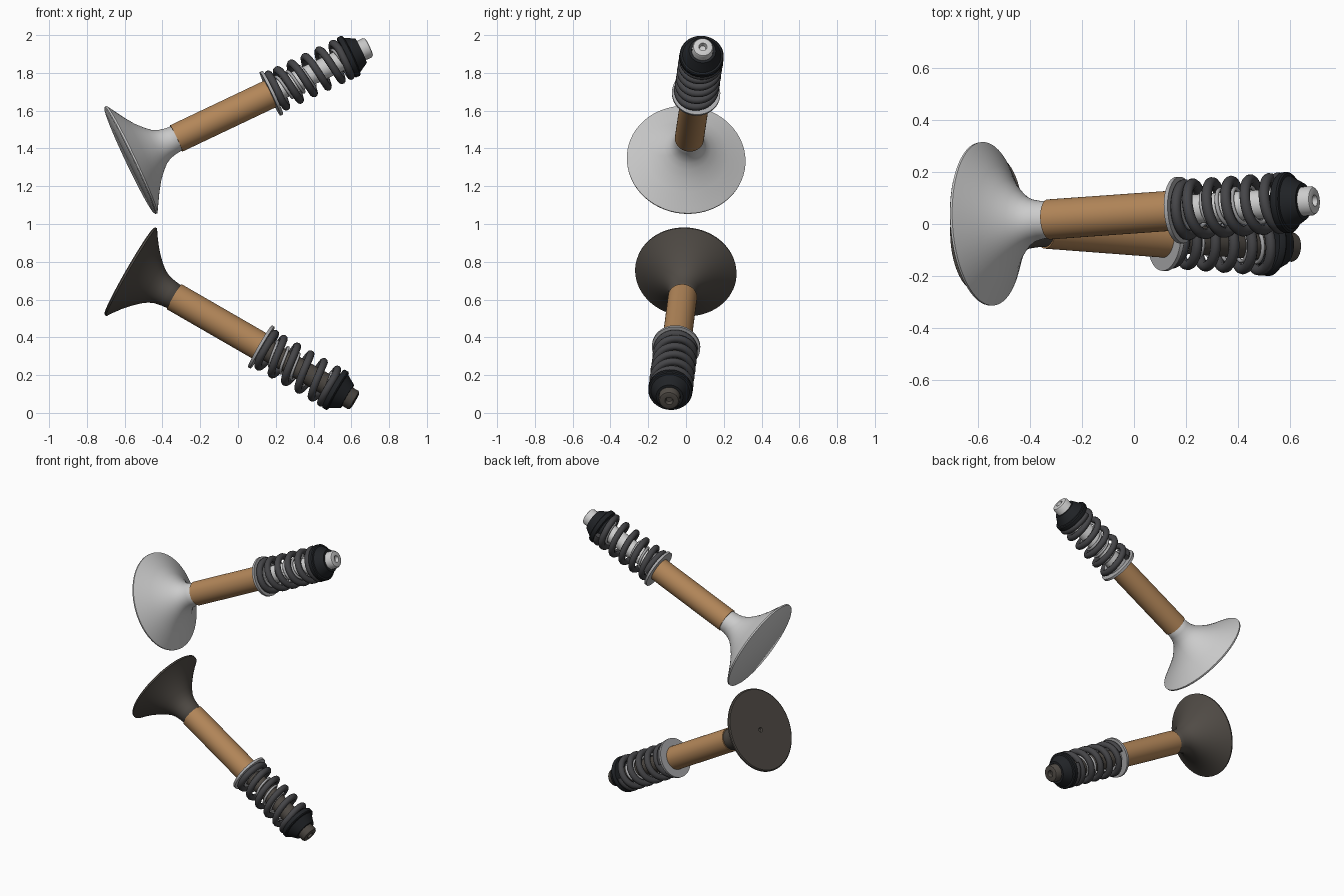
import bpy, bmesh, math
from mathutils import Vector, Matrix

if "Cube" in bpy.data.objects:
    bpy.data.objects.remove(bpy.data.objects["Cube"])


def material(name, rgb):
    m = bpy.data.materials.new(name)
    m.diffuse_color = (*rgb, 1)
    m.use_nodes = True
    m.node_tree.nodes["Principled BSDF"].inputs["Base Color"].default_value = m.diffuse_color
    return m


BRONZE = material("bronze", (0.45, 0.24, 0.10))
STEEL = material("bright_steel", (0.80, 0.80, 0.80))
SOOT = material("sooty_steel", (0.08, 0.07, 0.06))
WIRE = material("spring_wire", (0.06, 0.06, 0.065))
BLACK = material("black_retainer", (0.015, 0.017, 0.02))
GREY = material("seat_grey", (0.40, 0.40, 0.41))


def lathe(name, profile, frame, mat, closed=False, segs=64):
    """Spin (height, radius) points around the valve axis."""
    bm = bmesh.new()
    verts = [bm.verts.new((r, 0, t)) for t, r in profile]
    edges = [bm.edges.new(p) for p in zip(verts, verts[1:])]
    if closed:
        edges.append(bm.edges.new((verts[-1], verts[0])))
    bmesh.ops.spin(bm, geom=verts + edges, cent=(0, 0, 0), axis=(0, 0, 1),
                   angle=2 * math.pi, steps=segs)
    bmesh.ops.remove_doubles(bm, verts=bm.verts, dist=1e-5)
    bmesh.ops.recalc_face_normals(bm, faces=bm.faces)
    me = bpy.data.meshes.new(name)
    bm.to_mesh(me)
    bm.free()
    ob = bpy.data.objects.new(name, me)
    bpy.context.collection.objects.link(ob)
    ob.matrix_world = frame
    me.materials.append(mat)
    bpy.ops.object.select_all(action='DESELECT')
    ob.select_set(True)
    bpy.context.view_layer.objects.active = ob
    bpy.ops.object.shade_smooth_by_angle(angle=math.radians(35))
    return ob


def coil(name, t0, t1, radius, wire, turns, frame, mat):
    """Compression spring with one closed, flat turn at each end."""
    cu = bpy.data.curves.new(name, 'CURVE')
    cu.dimensions = '3D'
    cu.bevel_depth, cu.bevel_resolution, cu.use_fill_caps = wire, 3, True
    n = int(turns * 36)
    sp = cu.splines.new('POLY')
    sp.points.add(n)
    lo, hi = t0 + wire, t1 - wire
    for i in range(n + 1):
        k = i / 36
        f = min(max((k - 0.6) / (turns - 1.2), 0), 1)
        a = 2 * math.pi * k
        sp.points[i].co = (radius * math.cos(a), radius * math.sin(a), lo + (hi - lo) * f, 1)
    ob = bpy.data.objects.new(name, cu)
    bpy.context.collection.objects.link(ob)
    ob.matrix_world = frame
    cu.materials.append(mat)


def valve(side, face, tip, head, seat, cone, mat, dimple):
    axis = Vector(tip) - Vector(face)
    length = axis.length
    frame = Matrix.Translation(face) @ axis.to_track_quat('Z', 'Y').to_matrix().to_4x4()

    # one-piece valve: face, tulip head, stem, tip with centre hole
    centre = [(0.012, 0), (0.01, 0.010), (0, 0.016)] if dimple else [(0, 0)]
    lathe(side + "_valve", centre + head + [
        (seat, 0.056), (length - 0.012, 0.056), (length - 0.003, 0.050), (length, 0.042),
        (length, 0.022), (length - 0.022, 0.016), (length - 0.025, 0)], frame, mat)

    # bronze guide sleeve
    lathe(side + "_guide", [(0.275, 0.060), (0.275, 0.077), (seat + 0.01, 0.077),
                            (seat + 0.01, 0.060)], frame, BRONZE, True)

    # spring seat: flanged washer with raised locating collar
    lathe(side + "_spring_seat", [(seat, 0.060), (seat, 0.128), (seat + 0.016, 0.128),
                                  (seat + 0.016, 0.082), (seat + 0.05, 0.078),
                                  (seat + 0.05, 0.060)], frame, GREY, True)

    # outer and inner springs
    coil(side + "_outer_spring", seat + 0.016, cone - 0.085, 0.098, 0.0205, 6.0, frame, WIRE)
    coil(side + "_inner_spring", seat + 0.016, cone - 0.085, 0.068, 0.008, 7.5, frame, GREY)

    # stepped conical retainer
    lathe(side + "_retainer", [(cone - 0.11, 0.057), (cone - 0.11, 0.074), (cone - 0.088, 0.078),
                               (cone - 0.088, 0.113), (cone - 0.082, 0.117), (cone - 0.062, 0.117),
                               (cone - 0.056, 0.112), (cone - 0.054, 0.102), (cone - 0.012, 0.078),
                               (cone, 0.071), (cone, 0.057)], frame, BLACK, True)


# large bright intake valve above
valve("upper", (-0.575, 0.0, 1.335), (0.695, 0.09, 1.938),
      [(0, 0.306), (0.005, 0.314), (0.014, 0.315), (0.028, 0.292), (0.072, 0.218), (0.11, 0.163),
       (0.148, 0.122), (0.175, 0.098), (0.205, 0.082), (0.24, 0.074), (0.28, 0.070), (0.3, 0.056)],
      0.826, 1.36, STEEL, False)

# smaller sooty exhaust valve below
valve("lower", (-0.575, 0.0, 0.752), (0.619, -0.09, 0.063),
      [(0, 0.261), (0.005, 0.268), (0.014, 0.269), (0.028, 0.246), (0.066, 0.195), (0.1, 0.156),
       (0.14, 0.118), (0.17, 0.096), (0.2, 0.082), (0.24, 0.074), (0.28, 0.070), (0.3, 0.056)],
      0.80, 1.335, SOOT, True)
